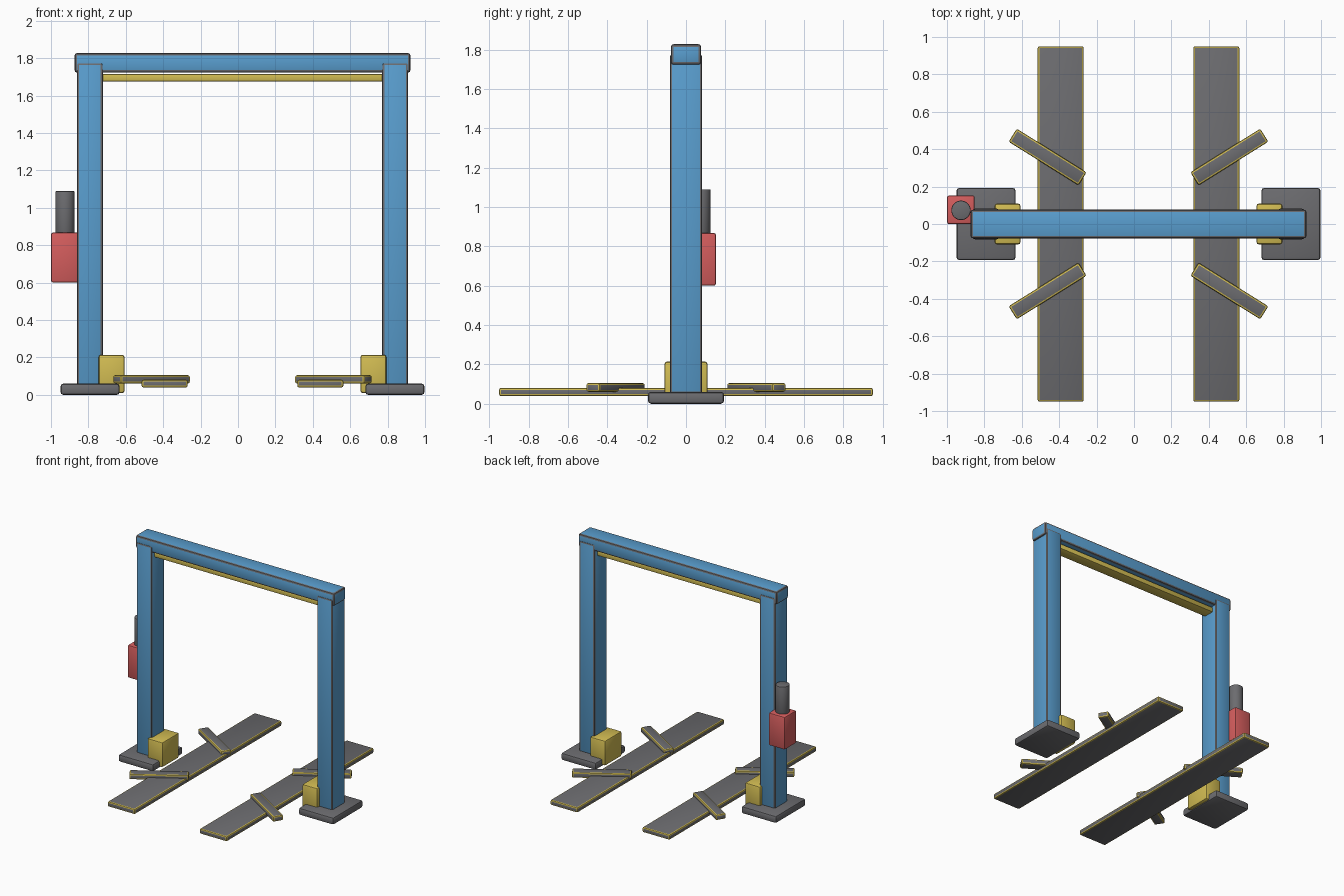
import bpy, bmesh, math
from mathutils import Matrix

if "Cube" in bpy.data.objects:
    bpy.data.objects.remove(bpy.data.objects["Cube"], do_unlink=True)


def material(name, rgb):
    m = bpy.data.materials.new(name)
    m.use_nodes = True
    m.diffuse_color = (*rgb, 1)
    bsdf = m.node_tree.nodes["Principled BSDF"]
    bsdf.inputs["Base Color"].default_value = (*rgb, 1)
    bsdf.inputs["Roughness"].default_value = 0.6
    return m


BLUE = material("blue paint", (0.10, 0.34, 0.62))
GREY = material("dark grey steel", (0.15, 0.15, 0.16))
YELLOW = material("safety yellow", (0.64, 0.50, 0.085))
RED = material("red paint", (0.66, 0.11, 0.11))

MID = 0.024  # centre line between the two posts


def finish(name, bm, mats):
    bmesh.ops.recalc_face_normals(bm, faces=bm.faces)
    mesh = bpy.data.meshes.new(name)
    bm.to_mesh(mesh)
    bm.free()
    for m in mats:
        mesh.materials.append(m)
    ob = bpy.data.objects.new(name, mesh)
    bpy.context.collection.objects.link(ob)
    bpy.ops.object.select_all(action="DESELECT")
    ob.select_set(True)
    bpy.context.view_layer.objects.active = ob
    bpy.ops.object.shade_smooth_by_angle(angle=math.radians(30))
    return ob


def box(name, centre, size, bevel, face_mat, edge_mat=None, turn=0):
    """Box with rounded edges; the edge strips may have their own colour."""
    bm = bmesh.new()
    bmesh.ops.create_cube(bm, size=1, matrix=Matrix.Diagonal((*size, 1)))
    bmesh.ops.bevel(bm, geom=list(bm.edges), offset=bevel, segments=2, profile=0.5,
                    affect="EDGES", material=1 if edge_mat else 0)
    ob = finish(name, bm, [face_mat] + ([edge_mat] if edge_mat else []))
    ob.location = centre
    ob.rotation_euler.z = turn
    return ob


def cylinder(name, centre, radius, height, bevel, mat):
    bm = bmesh.new()
    bmesh.ops.create_cone(bm, cap_ends=True, segments=32, radius1=radius,
                          radius2=radius, depth=height)
    rims = [e for e in bm.edges if abs(e.verts[0].co.z - e.verts[1].co.z) < 1e-5]
    bmesh.ops.bevel(bm, geom=rims, offset=bevel, segments=2, profile=0.5, affect="EDGES")
    finish(name, bm, [mat]).location = centre


# Parts repeated on each side
for label, s in (("right", -1), ("left", 1)):
    box(label + "_base_plate", (MID + s * 0.815, 0, 0.03), (0.316, 0.386, 0.06), 0.015, GREY)
    box(label + "_post", (MID + s * 0.816, 0, 0.9125), (0.14, 0.164, 1.725), 0.012, BLUE, GREY)
    box(label + "_carriage", (MID + s * 0.7, 0, 0.112), (0.138, 0.218, 0.204), 0.012, YELLOW)
    box(label + "_runway", (MID + s * 0.416, 0, 0.06), (0.246, 1.9, 0.042), 0.01, GREY, YELLOW)
    for end, t in (("front", -1), ("back", 1)):
        box(f"{label}_{end}_arm", (MID + s * 0.486, t * 0.358, 0.083), (0.44, 0.082, 0.044),
            0.01, GREY, YELLOW, turn=s * t * math.radians(32))

# Overhead beam and the bar under it
box("top_beam", (MID, 0, 1.775), (1.796, 0.154, 0.105), 0.014, BLUE, GREY)
box("overhead_bar", (MID, 0, 1.695), (1.5, 0.09, 0.04), 0.006, YELLOW)

# Power unit on the right post
box("pump_box", (-0.926, 0.076, 0.734), (0.148, 0.154, 0.268), 0.012, RED)
cylinder("pump_motor", (-0.925, 0.073, 0.97), 0.052, 0.24, 0.006, GREY)
